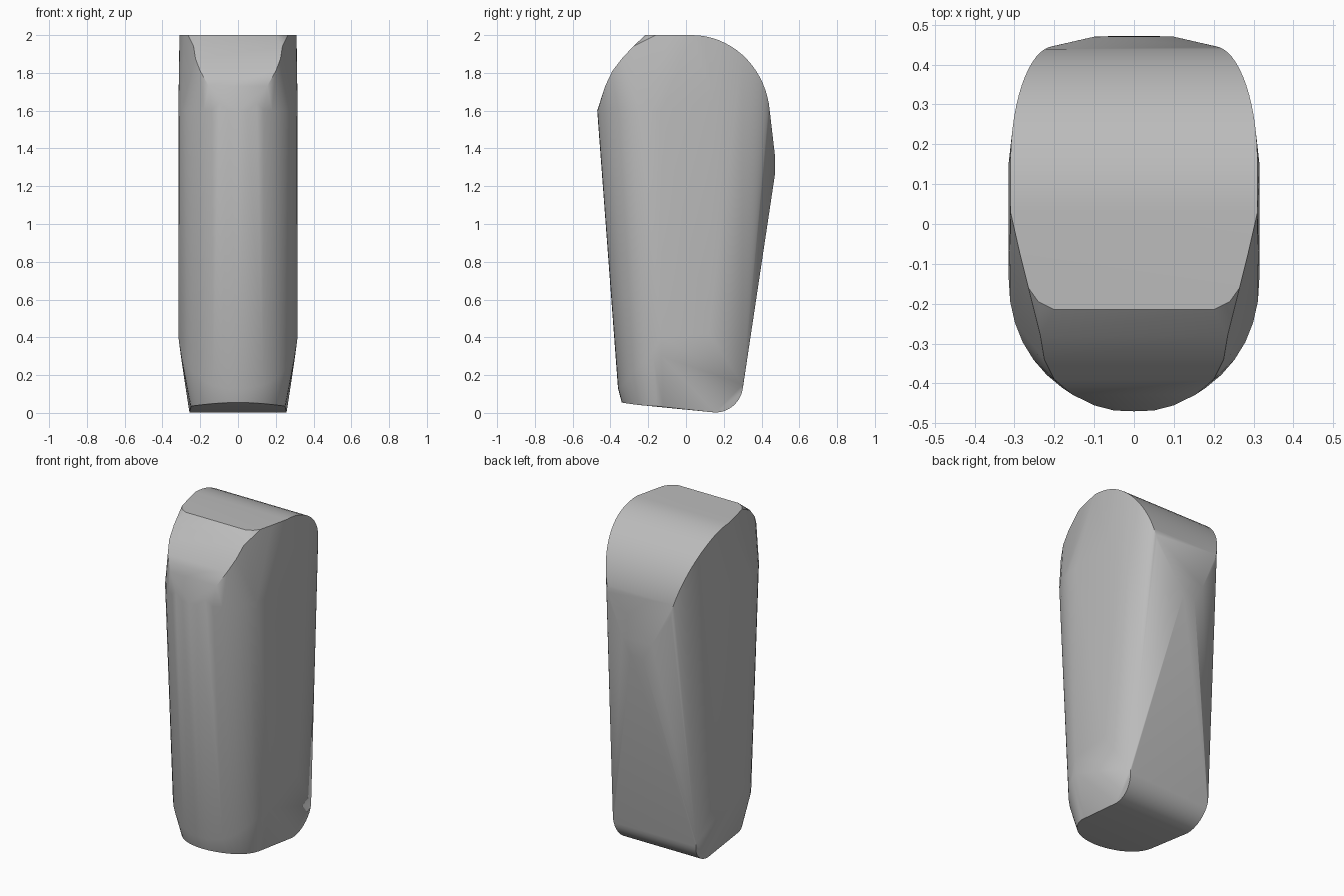
import bpy, bmesh
from math import sin, cos, pi, sqrt

cube = bpy.data.objects.get("Cube")
if cube:
    bpy.data.objects.remove(cube, do_unlink=True)

points = []


def pair(x, y, z):
    """Add a point and its mirror image."""
    points.extend([(x, y, z), (-x, y, z)])


# Rounded crown sweeping over the back, narrowing towards the rear
N = 18
for i in range(N + 1):
    a = pi / 2 * (1 - i / N)
    y, z = 0.03 + 0.415 * cos(a), 1.56 + 0.44 * sin(a)
    t = max(0, (y - 0.15) / 0.296)
    pair(0.2 + 0.11 * sqrt(max(0, 1 - t * t)), y, z)

# Front end of the flat top
for x, y in [(0.2, -0.215), (0.24, -0.195), (0.265, -0.16), (0.285, -0.08), (0.303, 0.03)]:
    pair(x, y, 2.0)

# Sloped upper front, widening upwards
for x, y, z in [(0.05, -0.468, 1.6), (0.1, -0.455, 1.64), (0.155, -0.428, 1.73),
                (0.2, -0.39, 1.81), (0.225, -0.34, 1.875), (0.235, -0.28, 1.94)]:
    pair(x, y, z)

# Bowed front: same arc at shoulder height and, drawn in, at the foot
for i in range(11):
    a = pi / 2 * i / 10
    x, s = 0.315 * sin(a) ** 1.05, cos(a)
    pair(x, -0.13 - 0.34 * s ** 0.9, 1.6)
    pair(0.96 * x, -0.13 - 0.23 * s ** 0.9, 0.13 + 0.17 * sin(a) ** 3)
    pair(0.8 * x, -0.12 - 0.22 * s, 0.055 - 0.02 * sin(a) ** 2)

# Flat sides
for y, z in [(-0.1, 1.6), (0.15, 1.65), (-0.13, 0.4), (0.12, 0.42)]:
    pair(0.315, y, z)

# Rear ridge
pair(0.1, 0.47, 1.37)
pair(0.04, 0.472, 1.27)

# Rounded heel
for i in range(11):
    a = pi / 2 * i / 10
    pair(0.257 + 0.023 * (1 - cos(a)), 0.155 + 0.147 * sin(a), 0.15 - 0.148 * cos(a))

# Skin the points into one closed convex body
bm = bmesh.new()
for p in points:
    bm.verts.new(p)
bmesh.ops.remove_doubles(bm, verts=bm.verts, dist=0.002)
hull = bmesh.ops.convex_hull(bm, input=bm.verts)
spare = {v for v in hull["geom_interior"] + hull["geom_unused"]
         if isinstance(v, bmesh.types.BMVert) and not v.link_faces}
bmesh.ops.delete(bm, geom=list(spare), context='VERTS')
bmesh.ops.dissolve_limit(bm, angle_limit=0.01, verts=bm.verts, edges=bm.edges)
bmesh.ops.recalc_face_normals(bm, faces=bm.faces)
mesh = bpy.data.meshes.new("rounded_block")
bm.to_mesh(mesh)
bm.free()
block = bpy.data.objects.new("rounded_block", mesh)
bpy.context.collection.objects.link(block)

# Plain grey finish
grey = bpy.data.materials.new("plain_grey")
grey.use_nodes = True
colour = (0.5, 0.5, 0.5, 1)
grey.diffuse_color = colour
grey.node_tree.nodes["Principled BSDF"].inputs["Base Color"].default_value = colour
mesh.materials.append(grey)

bpy.ops.object.select_all(action='DESELECT')
block.select_set(True)
bpy.context.view_layer.objects.active = block
bpy.ops.object.shade_smooth_by_angle(angle=pi / 6)
